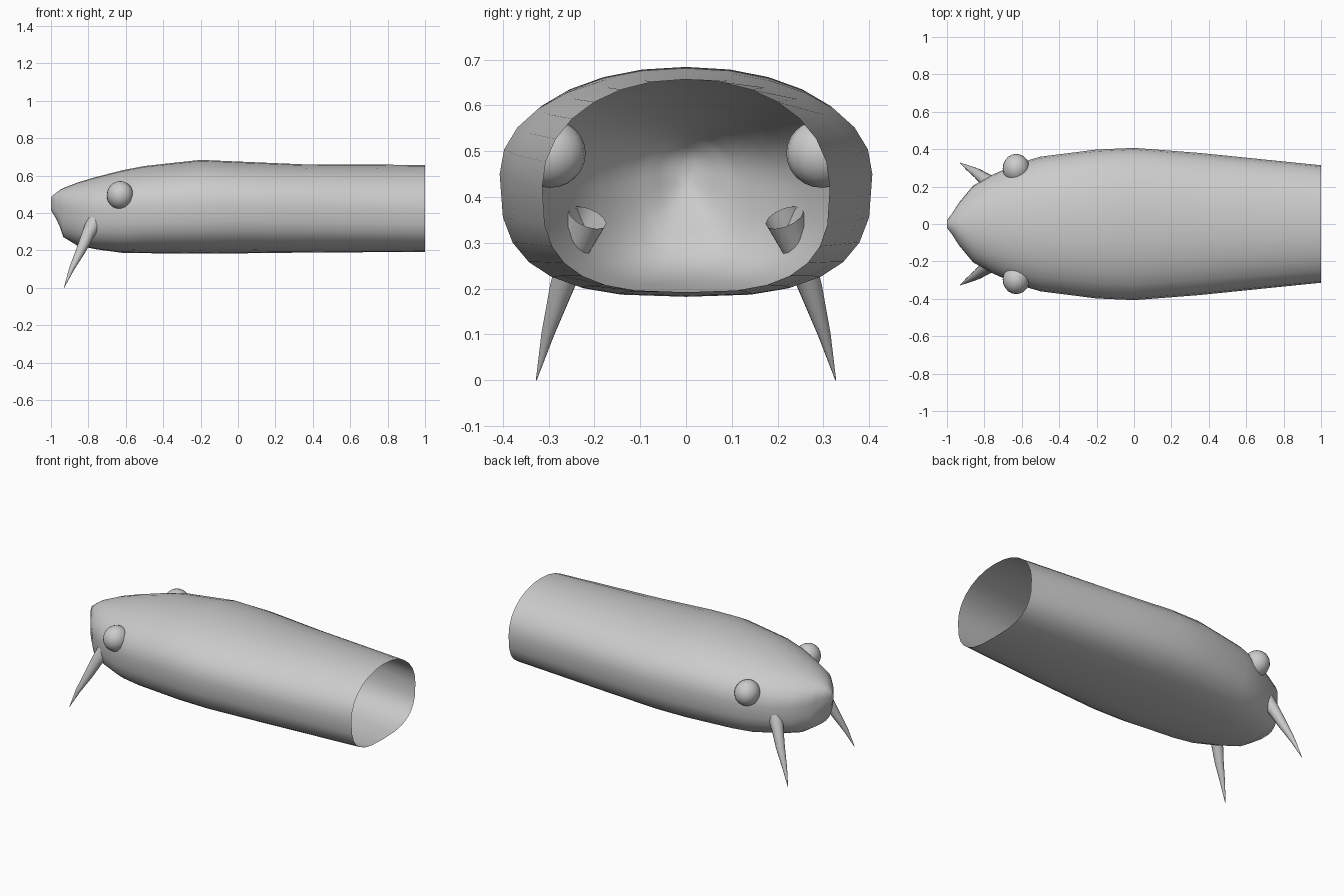
import bpy, bmesh, math
from mathutils import Vector

if "Cube" in bpy.data.objects:
    bpy.data.objects.remove(bpy.data.objects["Cube"])

SIDES = 28


def loft(name, rings, cap_first=False):
    """Skin a list of equal-length rings with quads; ends stay open."""
    bm = bmesh.new()
    loops = [[bm.verts.new(p) for p in r] for r in rings]
    for a, b in zip(loops, loops[1:]):
        n = len(a)
        for i in range(n):
            j = (i + 1) % n
            bm.faces.new((a[i], a[j], b[j], b[i]))
    if cap_first:
        bm.faces.new(loops[0])
    bmesh.ops.recalc_face_normals(bm, faces=bm.faces)
    return add_object(name, bm)


def add_object(name, bm):
    for f in bm.faces:
        f.smooth = True
    me = bpy.data.meshes.new(name)
    bm.to_mesh(me)
    bm.free()
    ob = bpy.data.objects.new(name, me)
    bpy.context.collection.objects.link(ob)
    return ob


def section(x, w, top, bottom, mid):
    """Rounded cross-section, boxier below the widest line."""
    pts = []
    for i in range(SIDES):
        a = 2 * math.pi * i / SIDES
        c, s = math.cos(a), math.sin(a)
        e = 2 / 2.1 if s >= 0 else 2 / 2.9
        y = w * math.copysign(abs(c) ** e, c)
        h = top - mid if s >= 0 else mid - bottom
        pts.append((x, y, mid + h * math.copysign(abs(s) ** e, s)))
    return pts


# Body: open tube, pinched into a snout (x, half width, top, bottom, widest z)
stations = [
    (-1.00, 0.020, 0.485, 0.415, 0.45),
    (-0.97, 0.060, 0.510, 0.365, 0.45),
    (-0.95, 0.092, 0.525, 0.320, 0.44),
    (-0.935, 0.115, 0.533, 0.272, 0.43),
    (-0.86, 0.205, 0.562, 0.226, 0.42),
    (-0.76, 0.262, 0.592, 0.206, 0.42),
    (-0.62, 0.325, 0.628, 0.187, 0.43),
    (-0.50, 0.360, 0.651, 0.185, 0.44),
    (-0.20, 0.398, 0.684, 0.182, 0.45),
    (0.00, 0.407, 0.675, 0.184, 0.45),
    (0.35, 0.380, 0.660, 0.188, 0.44),
    (1.00, 0.314, 0.657, 0.192, 0.42),
]
loft("body", [section(*s) for s in stations], cap_first=True)

# Curved tusk path (x, y, z, radius), mirrored left and right
tusk = [
    (-0.765, 0.215, 0.355, 0.044),
    (-0.800, 0.242, 0.290, 0.034),
    (-0.840, 0.272, 0.200, 0.026),
    (-0.890, 0.302, 0.100, 0.014),
    (-0.930, 0.327, 0.000, 0.001),
]
for side, m in (("left", 1), ("right", -1)):
    path = [Vector((x, y * m, z)) for x, y, z, r in tusk]
    rings = []
    for i, p in enumerate(path):
        t = (path[min(i + 1, len(path) - 1)] - path[max(i - 1, 0)]).normalized()
        u = t.cross(Vector((0, 1, 0))).normalized()
        v = t.cross(u)
        r = tusk[i][3]
        rings.append([p + (u * math.cos(k * math.pi / 6) + v * math.sin(k * math.pi / 6)) * r
                      for k in range(12)])
    loft(side + "_tusk", rings)

    # Eye ball set into the side of the head
    bm = bmesh.new()
    bmesh.ops.create_uvsphere(bm, u_segments=20, v_segments=12, radius=1)
    bmesh.ops.scale(bm, vec=(0.072, 0.078, 0.075), verts=bm.verts)
    bmesh.ops.translate(bm, vec=(-0.63, 0.297 * m, 0.495), verts=bm.verts)
    add_object(side + "_eye", bm)
